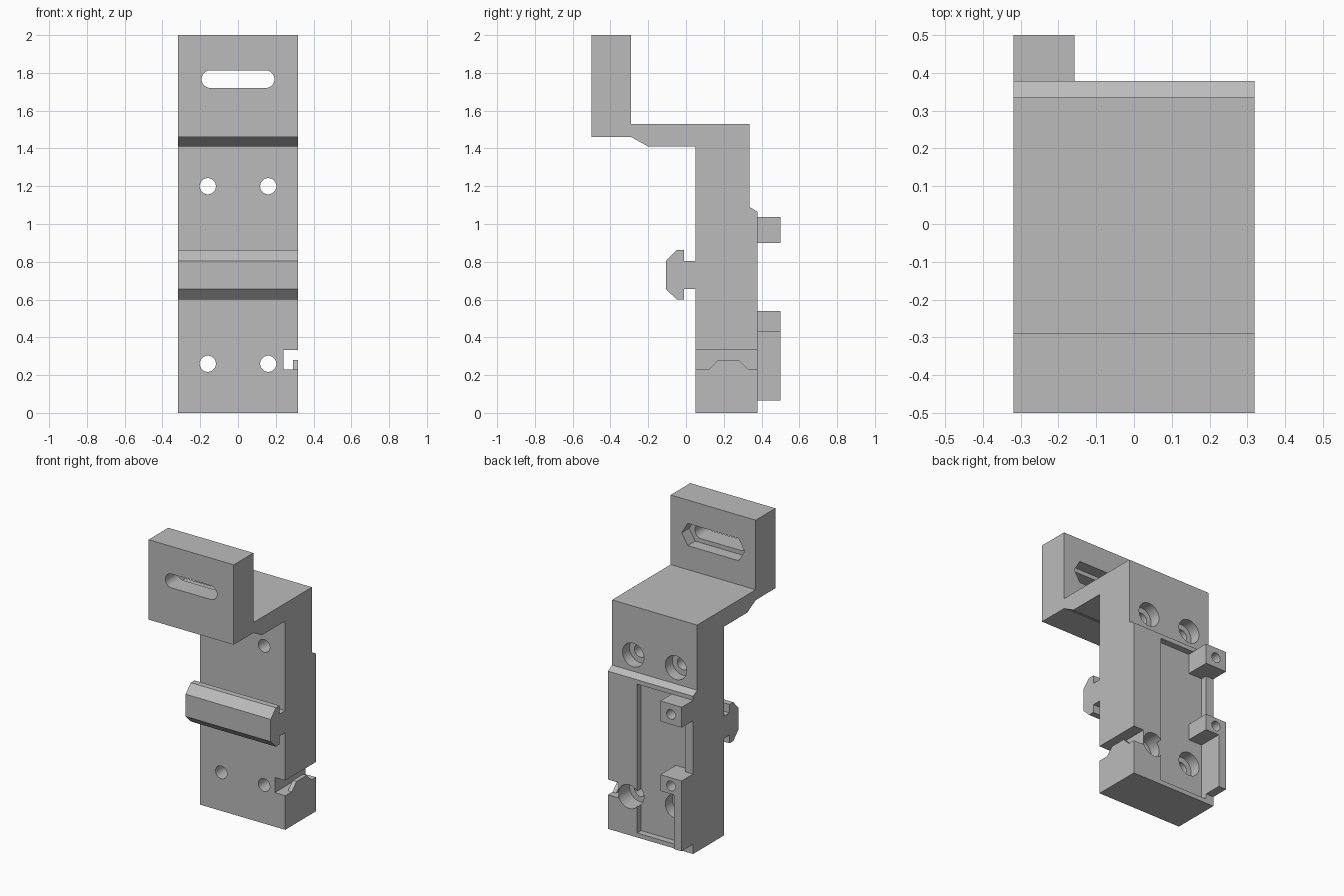
import bpy
import math

cube = bpy.data.objects.get("Cube")
if cube:
    bpy.data.objects.remove(cube, do_unlink=True)

grey = bpy.data.materials.new("plain grey")
grey.use_nodes = True
GREY = (0.5, 0.5, 0.5, 1)
grey.diffuse_color = GREY
grey.node_tree.nodes["Principled BSDF"].inputs["Base Color"].default_value = GREY


def prism(name, points, start, end, axis):
    """Extrude an outline along x (points are y, z) or y (points are x, z)."""
    def place(a, b, t):
        return (t, a, b) if axis == "x" else (a, t, b)
    n = len(points)
    verts = [place(a, b, t) for t in (start, end) for a, b in points]
    faces = [list(range(n)), list(range(n, 2 * n))[::-1]]
    faces += [(i, i + n, (i + 1) % n + n, (i + 1) % n) for i in range(n)]
    mesh = bpy.data.meshes.new(name)
    mesh.from_pydata(verts, [], faces)
    # make the shell face outward
    import bmesh
    bm = bmesh.new()
    bm.from_mesh(mesh)
    bmesh.ops.recalc_face_normals(bm, faces=bm.faces)
    bm.to_mesh(mesh)
    bm.free()
    mesh.materials.append(grey)
    obj = bpy.data.objects.new(name, mesh)
    bpy.context.collection.objects.link(obj)
    return obj


def block(name, x0, x1, y0, y1, z0, z1):
    return prism(name, [(x0, z0), (x1, z0), (x1, z1), (x0, z1)], y0, y1, "y")


def stadium(x, z, radius, half=0.0, count=32):
    """Circle outline, stretched sideways into a slot when half > 0."""
    points = []
    for i in range(count):
        a = 2 * math.pi * (i + 0.5) / count
        c = math.cos(a)
        points.append((x + radius * c + math.copysign(half, c), z + radius * math.sin(a)))
    return points


def combine(target, others, operation):
    """Apply a boolean for each helper, then discard the helper."""
    for other in others:
        other.hide_render = True
        mod = target.modifiers.new("shape", "BOOLEAN")
        mod.operation = operation
        mod.solver = "EXACT"
        mod.object = other
    deps = bpy.context.evaluated_depsgraph_get()
    deps.update()
    mesh = bpy.data.meshes.new_from_object(target.evaluated_get(deps))
    target.modifiers.clear()
    target.data = mesh
    for other in others:
        bpy.data.objects.remove(other, do_unlink=True)


W = 0.318
BACK = 0.378

# bracket: stepped top flange, upright body and T-shaped front rail
profile = [(-0.5, 2), (-0.29, 2), (-0.29, 1.53), (0.335, 1.53), (0.335, 1.09),
           (BACK, 1.065), (BACK, 0), (0.05, 0), (0.05, 0.655), (-0.01, 0.655),
           (-0.01, 0.6), (-0.05, 0.6), (-0.105, 0.655), (-0.105, 0.805),
           (-0.05, 0.862), (-0.01, 0.862), (-0.01, 0.805), (0.05, 0.805),
           (0.05, 1.41), (-0.2, 1.41), (-0.29, 1.46), (-0.5, 1.46)]
body = prism("bracket_body", profile, -W, W, "x")

# back recess, side notch, adjusting slot with its hexagonal nut pocket
hexagon = [(-0.235, 1.767), (-0.19, 1.692), (0.19, 1.692),
           (0.235, 1.767), (0.19, 1.842), (-0.19, 1.842)]
cutters = [
    block("recess_cutter", -0.26, 0.1, 0.335, 0.6, 0.03, 1.035),
    block("notch_cutter", 0.24, 0.5, -0.2, 0.6, 0.23, 0.333),
    prism("slot_cutter", stadium(0, 1.767, 0.047, 0.146), -0.7, -0.2, "y"),
    prism("pocket_cutter", hexagon, -0.37, -0.2, "y"),
]
# screw holes with counterbores at the back
for x in (-0.16, 0.16):
    for z in (1.2, 0.26):
        cutters.append(prism("hole_cutter", stadium(x, z, 0.043), -0.2, 0.6, "y"))
        cutters.append(prism("bore_cutter", stadium(x, z, 0.08), 0.26, 0.6, "y"))
combine(body, cutters, "DIFFERENCE")

# trapezoid detent inside the side notch
prism("notch_detent", [(0.12, 0.23), (0.17, 0.28), (0.28, 0.28), (0.33, 0.23)],
      0.29, W, "x")

# drilled lugs on the back
for name, z0, z1 in (("upper_lug", 0.9, 1.038), ("lower_lug", 0.43, 0.54)):
    lug = block(name, -W, -0.158, 0.335, 0.5, z0, z1)
    drill = prism("drill_cutter", stadium(-0.238, (z0 + z1) / 2, 0.033), 0.39, 0.6, "y")
    combine(lug, [drill], "DIFFERENCE")

# thin rail below the lower lug
block("lug_rail", -W, -0.26, BACK, 0.5, 0.065, 0.43)

# smooth the bores while keeping the machined edges crisp
bpy.ops.object.select_all(action="DESELECT")
for obj in bpy.context.collection.objects:
    if obj.type == "MESH" and grey.name in obj.data.materials:
        obj.select_set(True)
        bpy.context.view_layer.objects.active = obj
bpy.ops.object.shade_smooth_by_angle(angle=math.radians(20))
